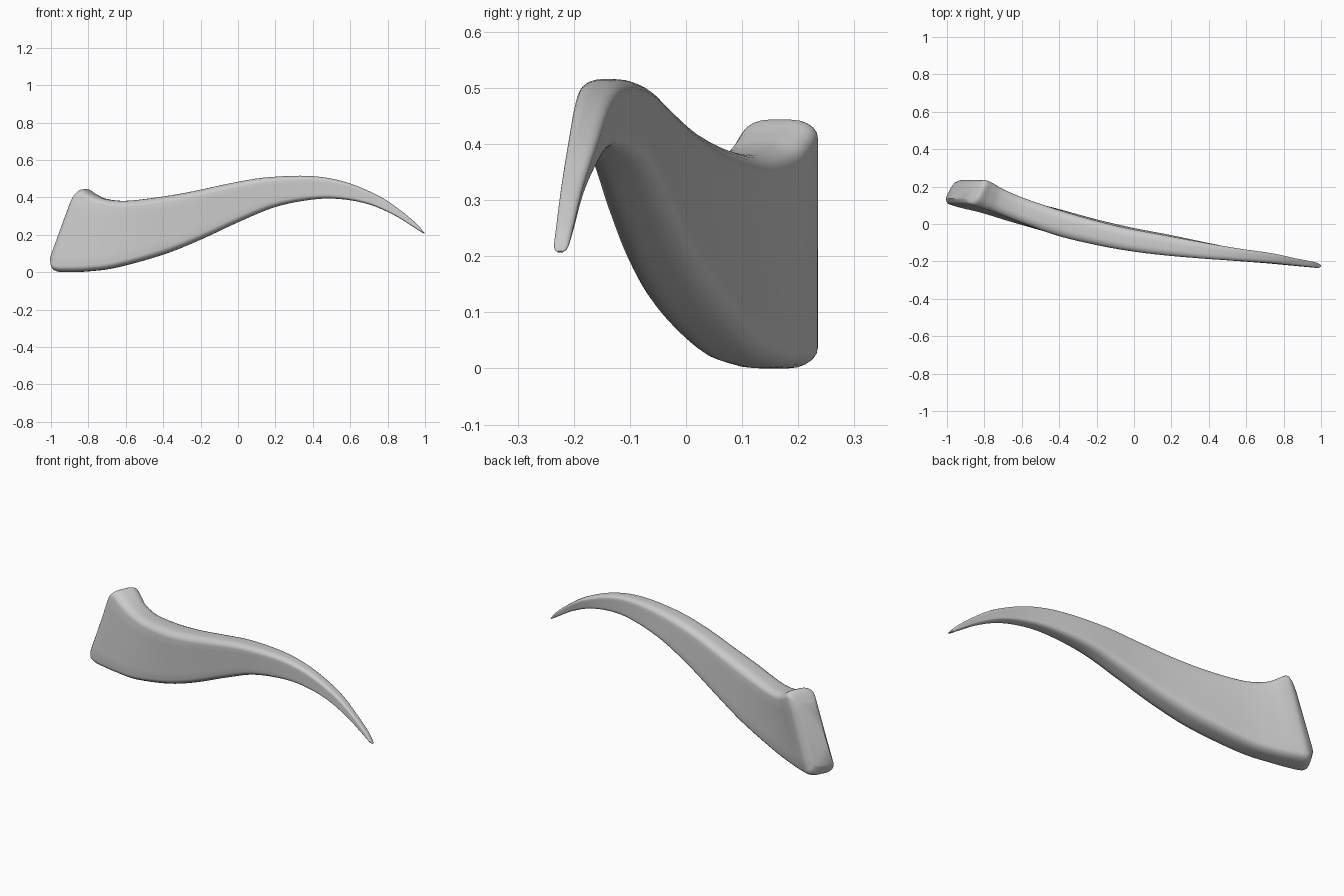
import bpy, bmesh, math

if "Cube" in bpy.data.objects:
    bpy.data.objects.remove(bpy.data.objects["Cube"])

# Stations along the horn: bottom x,z, top x,z, front y, back y, slant of the section
stations = [
    (-.987, .065, -.870, .385, .135, .222, .55),
    (-.976, .022, -.843, .428, .112, .232, .52),
    (-.950, .004, -.815, .445, .100, .234, .48),
    (-.895, .002, -.770, .420, .083, .217, .40),
    (-.800, .006, -.710, .394, .058, .187, .25),
    (-.650, .026, -.600, .383, .010, .142, .10),
    (-.400, .095, -.420, .403, -.060, .080, 0),
    (-.200, .175, -.240, .434, -.105, .026, 0),
    (.000, .268, -.060, .473, -.140, -.020, 0),
    (.200, .350, .140, .507, -.166, -.058, 0),
    (.400, .390, .380, .516, -.186, -.101, 0),
    (.550, .392, .570, .485, -.198, -.132, 0),
    (.700, .364, .750, .411, -.210, -.157, 0),
    (.830, .309, .870, .331, -.222, -.183, 0),
    (.930, .248, .955, .260, -.231, -.200, 0),
    (.980, .216, .988, .222, -.235, -.210, 0),
    (.996, .208, .999, .211, -.229, -.219, 0),
]
STEPS, ARC, SIDE = 5, 5, 6


def catmull(a, b, c, d, t):
    return [0.5 * (2 * q + (r - p) * t + (2 * p - 5 * q + 4 * r - s) * t * t
                   + (3 * q - p - 3 * r + s) * t ** 3) for p, q, r, s in zip(a, b, c, d)]


def section(xb, zb, xt, zt, yf, yb, k):
    """Rounded rectangle standing between the bottom and top points."""
    height, hw, yc = math.hypot(xt - xb, zt - zb), (yb - yf) / 2, (yb + yf) / 2
    hh = height / 2
    ru, rv = 0.7 * hw, min(0.5 * hw, 0.8 * hh)
    uv = []
    for q, (su, sv) in enumerate([(1, 1), (-1, 1), (-1, -1), (1, -1)]):
        for i in range(ARC + 1):
            a = math.pi / 2 * (q + i / ARC)
            uv.append((su * (hw - ru) + ru * math.cos(a), sv * (hh - rv) + rv * math.sin(a)))
    # Extra points down the long front and back sides
    full = []
    for i, p in enumerate(uv):
        full.append(p)
        n = uv[(i + 1) % len(uv)]
        if i in (2 * ARC + 1, 4 * ARC + 3):
            full += [tuple(p[j] + (n[j] - p[j]) * s / SIDE for j in (0, 1)) for s in range(1, SIDE)]
    pts = []
    for u, v in full:
        f = 0.5 + v / height
        pts.append((xb + (xt - xb) * f + u * k, yc + u, zb + (zt - zb) * f))
    return pts


# Smoothly interpolated rings
rings = []
last = len(stations) - 1
for i in range(last):
    four = [stations[max(0, min(last, i + j))] for j in (-1, 0, 1, 2)]
    rings += [section(*catmull(*four, s / STEPS)) for s in range(STEPS)]
rings.append(section(*stations[-1]))

# Skin the rings and close both ends
bm = bmesh.new()
loops = [[bm.verts.new(p) for p in ring] for ring in rings]
for a, b in zip(loops, loops[1:]):
    for i in range(len(a)):
        j = (i + 1) % len(a)
        bm.faces.new((a[i], a[j], b[j], b[i]))
bm.faces.new(loops[0])
bm.faces.new(loops[-1])
low = min(v.co.z for v in bm.verts)
for v in bm.verts:
    v.co.z -= low
bmesh.ops.recalc_face_normals(bm, faces=bm.faces)
mesh = bpy.data.meshes.new("curved_horn")
bm.to_mesh(mesh)
bm.free()
horn = bpy.data.objects.new("curved_horn", mesh)
bpy.context.collection.objects.link(horn)
bpy.context.view_layer.objects.active = horn
horn.select_set(True)
bpy.ops.object.shade_smooth_by_angle(angle=math.radians(50))
